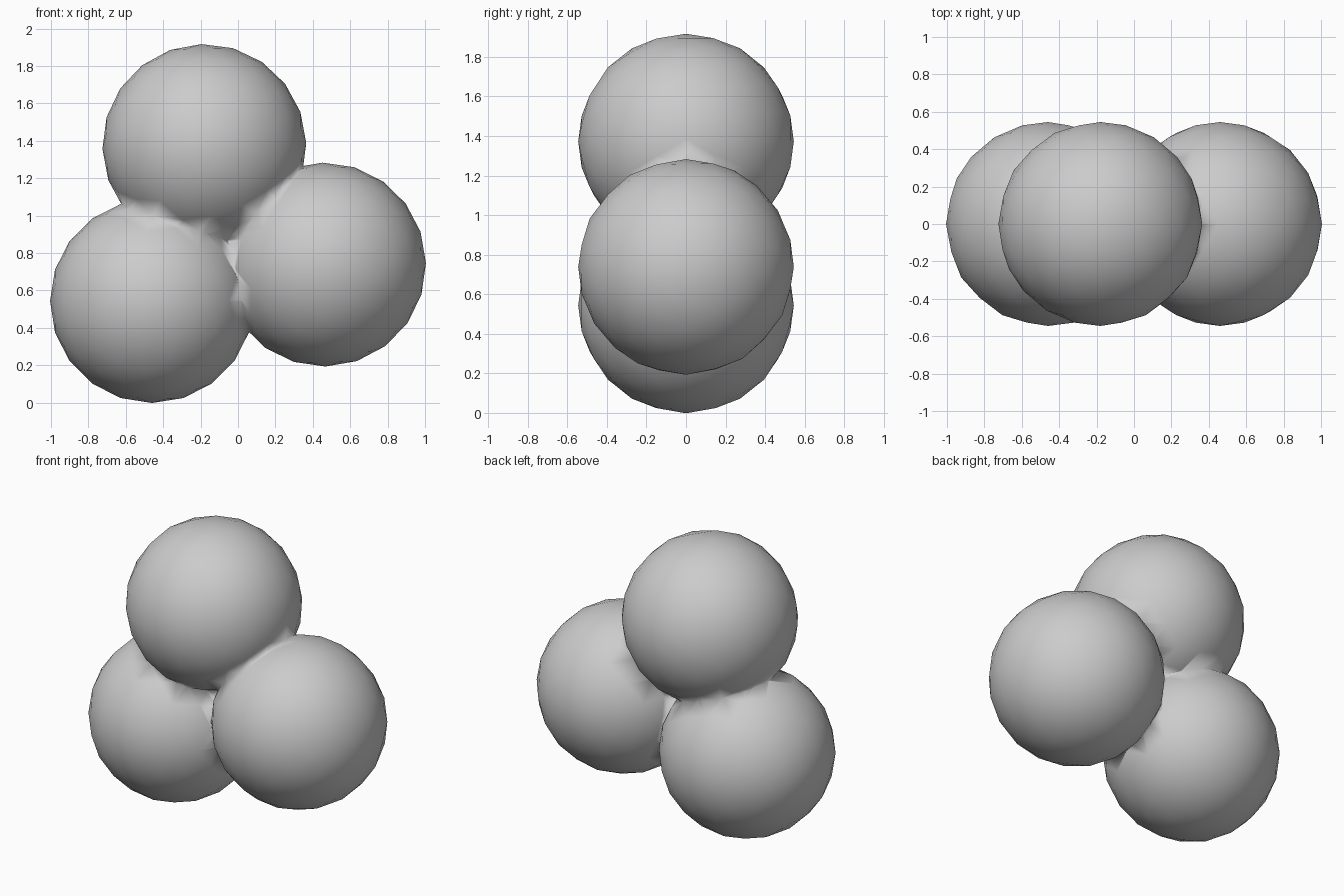
import bpy, math

if "Cube" in bpy.data.objects:
    bpy.data.objects.remove(bpy.data.objects["Cube"])

R = 0.545
# ball centres in the xz plane: lower left, right, top
CENTRES = [(-0.46, 0.543), (0.46, 0.738), (-0.18, 1.372)]


def ball(name, x, z, spin):
    bpy.ops.mesh.primitive_ico_sphere_add(
        subdivisions=3, radius=R, location=(x, 0, z),
        rotation=(math.pi / 2, spin, 0))
    ob = bpy.context.object
    ob.name = name
    return ob


# Three intersecting balls
balls = [ball(f"ball_{i}", x, z, 0.3 * i) for i, (x, z) in enumerate(CENTRES)]
cluster = balls[0]
cluster.name = "ball_cluster"

# Weld them into one skin
for other in balls[1:]:
    mod = cluster.modifiers.new("union", 'BOOLEAN')
    mod.operation = 'UNION'
    mod.solver = 'EXACT'
    mod.object = other
    bpy.context.view_layer.objects.active = cluster
    bpy.ops.object.modifier_apply(modifier=mod.name)
    bpy.data.objects.remove(other)

# Smooth shading, blended across the joints
for p in cluster.data.polygons:
    p.use_smooth = True
